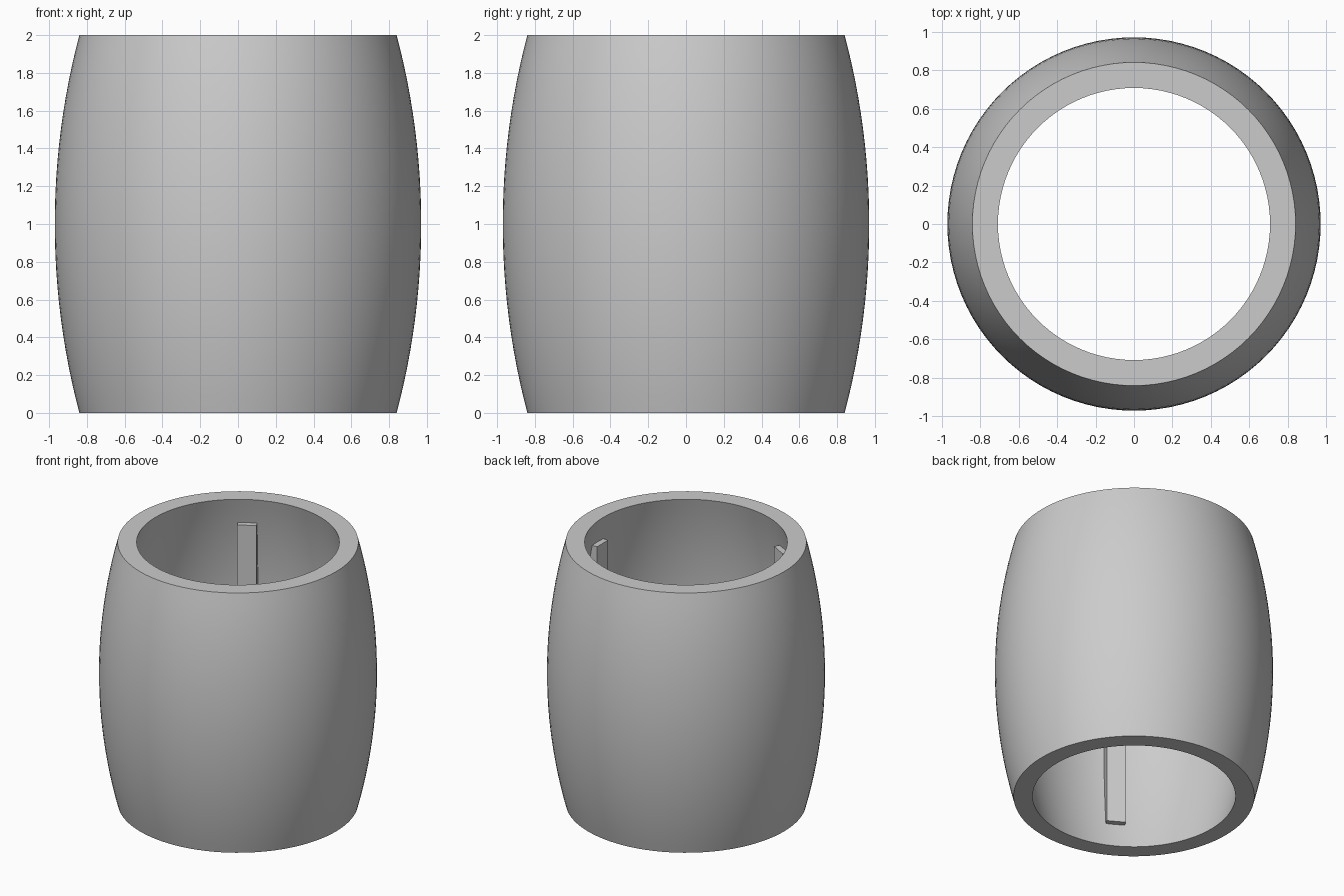
import bpy
import bmesh
import math

cube = bpy.data.objects.get("Cube")
if cube:
    bpy.data.objects.remove(cube, do_unlink=True)

SEGMENTS = 96
RINGS = 24
END_RADIUS, MID_RADIUS, WALL = 0.84, 0.97, 0.133

grey = bpy.data.materials.new("plain grey")
grey.use_nodes = True
colour = (0.6, 0.6, 0.6, 1)
grey.diffuse_color = colour
grey.node_tree.nodes["Principled BSDF"].inputs["Base Color"].default_value = colour


def add_object(name, bm):
    bmesh.ops.recalc_face_normals(bm, faces=bm.faces)
    mesh = bpy.data.meshes.new(name)
    bm.to_mesh(mesh)
    bm.free()
    mesh.materials.append(grey)
    obj = bpy.data.objects.new(name, mesh)
    bpy.context.collection.objects.link(obj)
    return obj


def bulge(z):
    """Radius of the circular arc that swells at mid height."""
    sag = MID_RADIUS - END_RADIUS
    arc = (1 + sag * sag) / (2 * sag)
    return MID_RADIUS - arc + math.sqrt(arc * arc - (z - 1) ** 2)


# Hollow barrel: closed wall profile swept around z
heights = [2 * i / RINGS for i in range(RINGS + 1)]
profile = [(bulge(z), z) for z in heights]
profile += [(bulge(z) - WALL, z) for z in reversed(heights)]
bm = bmesh.new()
loops = []
for s in range(SEGMENTS):
    a = math.tau * s / SEGMENTS
    loops.append([bm.verts.new((r * math.cos(a), r * math.sin(a), z)) for r, z in profile])
for s in range(SEGMENTS):
    here, there = loops[s], loops[(s + 1) % SEGMENTS]
    for i in range(len(profile)):
        j = (i + 1) % len(profile)
        bm.faces.new((here[i], there[i], there[j], here[j]))
barrel = add_object("barrel_wall", bm)
bpy.context.view_layer.objects.active = barrel
barrel.select_set(True)
bpy.ops.object.shade_smooth_by_angle(angle=math.radians(30))

# Three upright ribs set into the inner wall
for k in range(3):
    bm = bmesh.new()
    bmesh.ops.create_cube(bm, size=1)
    bmesh.ops.scale(bm, vec=(0.14, 0.135, 1.6), verts=bm.verts)
    bmesh.ops.translate(bm, vec=(0.78, 0, 1), verts=bm.verts)
    rib = add_object(f"inner_rib_{k + 1}", bm)
    rib.rotation_euler.z = math.tau * k / 3
